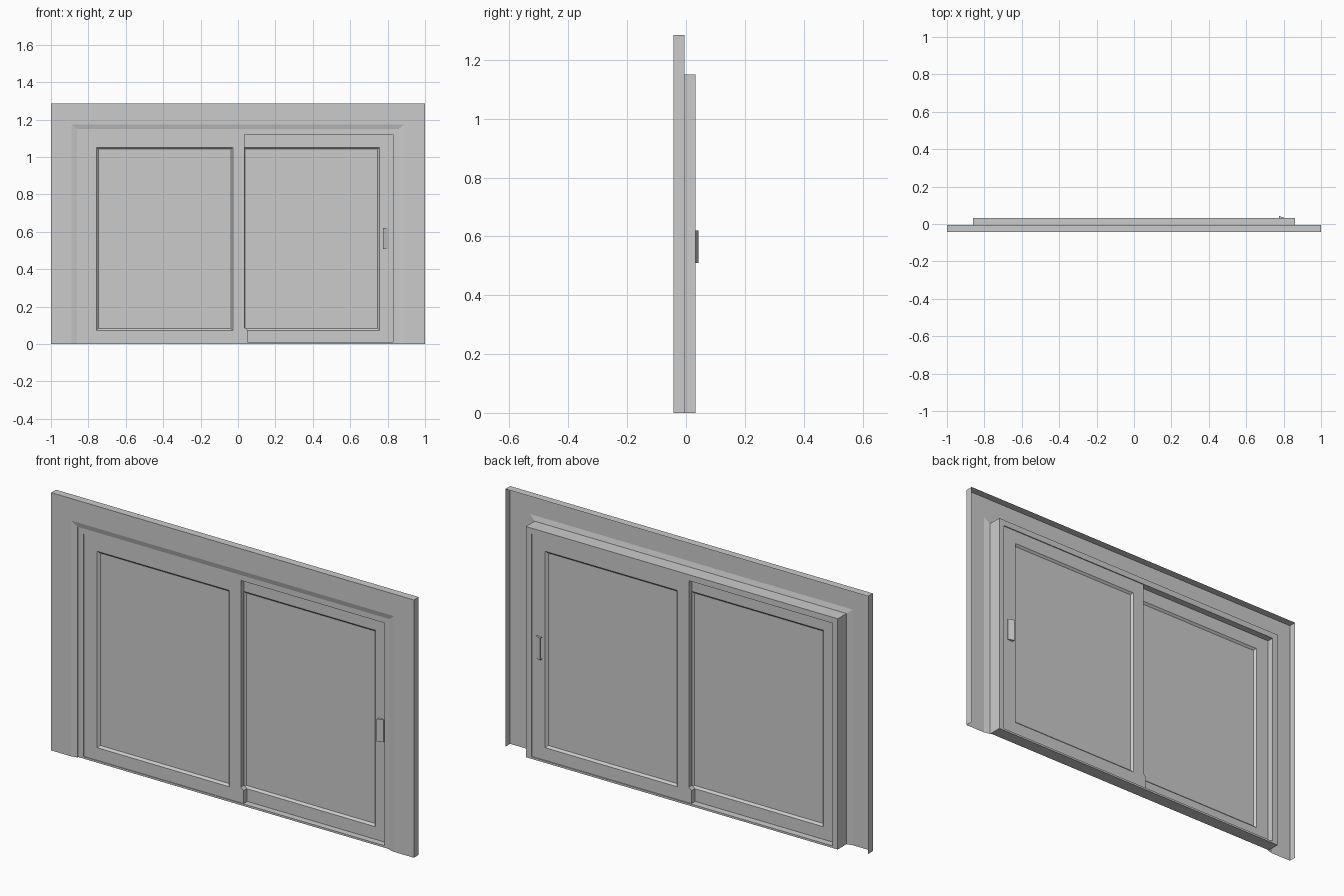
import bpy, bmesh, math

if "Cube" in bpy.data.objects:
    bpy.data.objects.remove(bpy.data.objects["Cube"])


def make(name, bm):
    bmesh.ops.remove_doubles(bm, verts=bm.verts, dist=1e-6)
    bmesh.ops.recalc_face_normals(bm, faces=bm.faces)
    me = bpy.data.meshes.new(name)
    bm.to_mesh(me)
    bm.free()
    ob = bpy.data.objects.new(name, me)
    bpy.context.collection.objects.link(ob)
    return ob


def skin(name, loops, closed=True, cap=False):
    """Join successive loops of points with quads, optionally capping both ends."""
    bm = bmesh.new()
    rings = [[bm.verts.new(p) for p in lp] for lp in loops]
    n = len(rings[0])
    for a, b in zip(rings, rings[1:]):
        for i in range(n if closed else n - 1):
            j = (i + 1) % n
            bm.faces.new((a[i], a[j], b[j], b[i]))
    if cap:
        bm.faces.new(rings[0])
        bm.faces.new(rings[-1])
    return make(name, bm)


def prism(name, pts, y0, y1):
    """Extrude an (x, z) outline between two depths."""
    return skin(name, [[(x, y, z) for x, z in pts] for y in (y0, y1)], cap=True)


def arch(half, top, y):
    return [(-half, y, 0), (-half, y, top), (half, y, top), (half, y, 0)]


def rect(x0, x1, z0, z1):
    return [(x0, z0), (x1, z0), (x1, z1), (x0, z1)]


def ring(r, y):
    return [(x, y, z) for x, z in rect(*r)]


# Outer casing: thin shell open at the back, with a sloped inner edge
casing = skin("casing", [arch(1, 1.285, -.005), arch(1, 1.285, -.043),
                         arch(.89, 1.175, -.043), arch(.86, 1.15, -.036),
                         arch(.86, 1.15, -.028)], closed=False)
for f in casing.data.polygons:
    if f.index in (3, 4, 5) and f.normal.y > 0:
        casing.data.flip_normals()
        break

# Door frame and threshold
frame = [(-.86, 0), (-.86, 1.15), (.86, 1.15), (.86, 0),
         (.83, 0), (.83, 1.12), (-.83, 1.12), (-.83, 0)]
prism("frame", frame, -.031, .033)
prism("threshold", rect(-.83, .83, 0, .01), -.031, .033)


# Sliding leaves: bevelled recess to a thin panel on both sides
def leaf(side, turn):
    outer = (-.83, .035, .01, 1.12)
    lip = (-.757, -.028, .073, 1.052)
    pane = (-.747, -.038, .083, 1.042)
    f, b = -.028, -.001
    objs = [skin(side + "_leaf", [ring(pane, f + .010), ring(lip, f), ring(outer, f),
                                  ring(outer, b), ring(lip, b), ring(pane, b - .010)],
                 cap=True),
            # Widened foot of the meeting stile
            prism(side + "_leaf_foot",
                  [(.035, .01), (.05, .01), (.05, .075), (.035, .088)], f, b)]
    for o in objs:
        o.rotation_euler.z = turn


leaf("front", 0)
leaf("back", math.pi)


# Pull handles: small end brackets carrying a slanted grip
def handle(name, y, s):
    for end, z in (("lower", .509), ("upper", .616)):
        pts = [(.775, y), (.805, y), (.805, y + s * .004), (.775, y + s * .015)]
        skin(f"{name}_{end}_bracket", [[(px, py, zz) for px, py in pts]
                                       for zz in (z, z + .004)], cap=True)
    grip = [(.775, y + s * .015), (.805, y + s * .004),
            (.805, y + s * .001), (.775, y + s * .012)]
    skin(name + "_grip", [[(px, py, zz) for px, py in grip] for zz in (.509, .62)], cap=True)


handle("rear_handle", .028, 1)
handle("front_handle", .001, -1)
